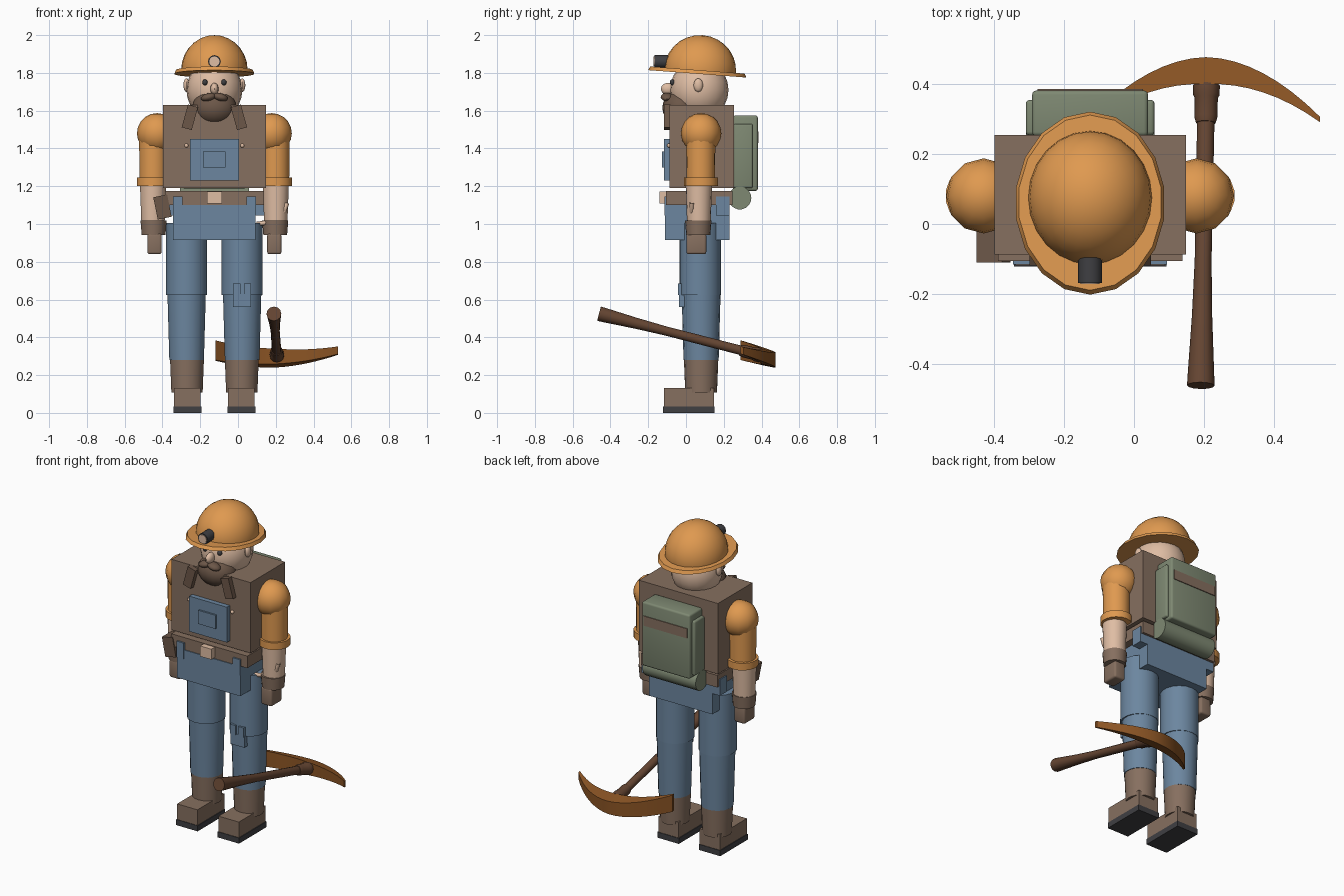
import bpy, bmesh, math
from mathutils import Matrix, Vector, Euler

cube = bpy.data.objects.get("Cube")
if cube:
    bpy.data.objects.remove(cube, do_unlink=True)


def material(name, rgb):
    m = bpy.data.materials.new(name)
    m.use_nodes = True
    m.diffuse_color = (*rgb, 1)
    m.node_tree.nodes["Principled BSDF"].inputs["Base Color"].default_value = (*rgb, 1)
    return m


ORANGE = material("orange", (.74, .32, .08))
BROWN = material("leather_brown", (.24, .16, .115))
BEARD = material("beard_brown", (.15, .095, .065))
BLUE = material("denim_blue", (.15, .24, .35))
SKIN = material("skin", (.74, .51, .37))
GREEN = material("canvas_green", (.21, .25, .17))
DARK = material("dark_grey", (.05, .05, .055))
WOOD = material("handle_wood", (.13, .06, .032))
RUST = material("pick_rust", (.26, .09, .018))

CX = -.125          # centre line of the figure
SIDES = ((1, "left"), (-1, "right"))


def finish(name, bm, mat, smooth=True):
    bmesh.ops.recalc_face_normals(bm, faces=bm.faces)
    me = bpy.data.meshes.new(name)
    bm.to_mesh(me)
    bm.free()
    me.materials.append(mat)
    ob = bpy.data.objects.new(name, me)
    bpy.context.collection.objects.link(ob)
    if smooth:
        bpy.ops.object.select_all(action='DESELECT')
        ob.select_set(True)
        bpy.context.view_layer.objects.active = ob
        bpy.ops.object.shade_smooth_by_angle(angle=math.radians(40))
    return ob


def place(loc, size, rot=(0, 0, 0)):
    return Matrix.LocRotScale(Vector((CX + loc[0], loc[1], loc[2])), Euler(rot), Vector(size))


def box(name, mat, loc, size, rot=(0, 0, 0), bevel=0):
    bm = bmesh.new()
    bmesh.ops.create_cube(bm, size=1, matrix=place(loc, size, rot))
    if bevel:
        bmesh.ops.bevel(bm, geom=bm.edges[:], offset=bevel, segments=3, profile=.5, affect='EDGES')
    return finish(name, bm, mat, bool(bevel))


def ball(name, mat, loc, radii, rot=(0, 0, 0), u=20, v=12):
    bm = bmesh.new()
    bmesh.ops.create_uvsphere(bm, u_segments=u, v_segments=v, radius=1, matrix=place(loc, radii, rot))
    return finish(name, bm, mat)


def tube(name, mat, loc, r_low, r_high, height, rot=(0, 0, 0), sides=18, squash=1):
    bm = bmesh.new()
    bmesh.ops.create_cone(bm, cap_ends=True, segments=sides, radius1=r_low, radius2=r_high,
                          depth=height, matrix=place(loc, (1, squash, 1), rot))
    return finish(name, bm, mat)


# Head and face
ball("head", SKIN, (0, .07, 1.71), (.148, .155, .16))
ball("nose", SKIN, (0, -.095, 1.715), (.022, .038, .032), u=12, v=8)
ball("beard", BEARD, (0, -.025, 1.615), (.118, .1, .095))
for s, side in SIDES:
    ball(side + "_ear", SKIN, (s * .148, .065, 1.735), (.016, .025, .036), u=12, v=8)
    ball(side + "_eye", DARK, (s * .05, -.072, 1.75), (.014, .014, .016), u=12, v=8)
    ball(side + "_moustache", BEARD, (s * .03, -.1, 1.672), (.042, .034, .021), (0, s * .25, 0), 12, 8)

# Helmet: half dome, tilted brim and lamp
bm = bmesh.new()
bmesh.ops.create_uvsphere(bm, u_segments=24, v_segments=14, radius=1)
bmesh.ops.bisect_plane(bm, geom=bm.verts[:] + bm.edges[:] + bm.faces[:], plane_co=(0, 0, -.1),
                       plane_no=(0, 0, -1), clear_outer=True)
bmesh.ops.transform(bm, verts=bm.verts, matrix=place((0, .075, 1.815), (.176, .19, .185), (-.07, 0, 0)))
finish("helmet_dome", bm, ORANGE)
tube("helmet_brim", ORANGE, (0, .06, 1.805), .214, .205, .02, (-.075, 0, 0), squash=1.22)
tube("lamp_body", DARK, (0, -.125, 1.86), .034, .034, .085, (math.pi / 2, 0, 0), 12)
tube("lamp_lens", SKIN, (0, -.167, 1.86), .027, .027, .008, (math.pi / 2, 0, 0), 12)

# Torso, bib and lapels
box("vest", BROWN, (0, .083, 1.41), (.545, .34, .44))
box("bib", BLUE, (0, -.1, 1.34), (.26, .034, .22))
box("bib_pocket", BLUE, (0, -.118, 1.342), (.12, .02, .085))
for s, side in SIDES:
    ball(side + "_button", SKIN, (s * .148, -.09, 1.415), (.011, .011, .011), u=10, v=6)
    box(side + "_lapel", BEARD, (s * .13, -.1, 1.565), (.055, .035, .125), (0, -s * .27, 0))

# Belt, pouch and hips
box("belt", BROWN, (0, .07, 1.138), (.525, .35, .075))
box("buckle", SKIN, (0, -.12, 1.14), (.078, .04, .065))
box("pouch", BEARD, (-.275, -.06, 1.09), (.075, .1, .12), (0, -.2, 0))
box("hips", BLUE, (0, .078, 1.008), (.436, .305, .185))
for s, side in SIDES:
    box(side + "_front_belt_loop", BLUE, (s * .194, -.085, 1.095), (.05, .06, .1))
    box(side + "_back_belt_loop", BLUE, (s * .24, .195, 1.095), (.06, .07, .1))
box("trouser_front", BLUE, (0, -.092, 1.008), (.436, .036, .185))

for s, side in SIDES:
    # Arms
    ball(side + "_shoulder", ORANGE, (s * .303, .08, 1.48), (.107, .107, .107), u=12, v=10)
    tube(side + "_sleeve", ORANGE, (s * .322, .078, 1.345), .075, .078, .27)
    tube(side + "_sleeve_cuff", ORANGE, (s * .322, .08, 1.223), .09, .09, .044)
    tube(side + "_forearm", SKIN, (s * .325, .068, 1.1), .062, .07, .22)
    tube(side + "_glove_cuff", BROWN, (s * .322, .065, .98), .064, .07, .075)
    box(side + "_hand", BROWN, (s * .317, .055, .895), (.075, .105, .11), bevel=.012)
    # Legs
    tube(side + "_thigh", BLUE, (s * .147, .075, .815), .11, .11, .38)
    tube(side + "_shin", BLUE, (s * .147, .08, .455), .093, .103, .35)
    tube(side + "_boot_shaft", BROWN, (s * .145, .08, .195), .084, .091, .175)
    box(side + "_boot_foot", BROWN, (s * .143, .015, .082), (.14, .265, .1))
    box(side + "_boot_sole", DARK, (s * .143, .015, .0175), (.148, .272, .035))

# Knee patch with two tabs
box("knee_patch", BLUE, (.147, -.02, .595), (.095, .035, .07))
for x in (.118, .175):
    box("knee_patch_tab", BLUE, (x, -.028, .655), (.038, .03, .06))

# Small hook hanging at the left hip
hook = bpy.data.curves.new("hip_hook", 'CURVE')
hook.dimensions = '3D'
hook.bevel_depth = .012
hook.bevel_resolution = 2
sp = hook.splines.new('POLY')
sp.points.add(4)
for i, p in enumerate(sp.points):
    a = i / 4 * 1.5
    p.co = (.1 + .16 * math.sin(a), .03, 1.12 - .12 * math.cos(a), 1)
hook.materials.append(SKIN)
bpy.context.collection.objects.link(bpy.data.objects.new("hip_hook", hook))

# Backpack with strip and bedroll
box("backpack", GREEN, (0, .315, 1.375), (.33, .13, .4), bevel=.012)
box("backpack_side_pockets", GREEN, (0, .303, 1.36), (.366, .1, .34), bevel=.01)
box("backpack_strip", BROWN, (0, .381, 1.46), (.3, .008, .06))
tube("bedroll", GREEN, (0, .285, 1.138), .061, .061, .366, (0, math.pi / 2, 0))


def lathe(name, mat, start, end, stations, sides=12):
    """Round bar from start to end; stations are (fraction, radius)."""
    a, b = Vector(start), Vector(end)
    turn = (b - a).to_track_quat('Z', 'Y')
    bm = bmesh.new()
    rings = []
    for f, r in stations:
        rings.append([bm.verts.new(a.lerp(b, f) + turn @ Vector(
            (r * math.cos(k * math.tau / sides), r * math.sin(k * math.tau / sides), 0)))
            for k in range(sides)])
    skin_rings(bm, rings)
    return finish(name, bm, mat)


def skin_rings(bm, rings):
    n = len(rings[0])
    for r0, r1 in zip(rings, rings[1:]):
        for k in range(n):
            bm.faces.new((r0[k], r0[(k + 1) % n], r1[(k + 1) % n], r1[k]))
    bm.faces.new(rings[0])
    bm.faces.new(rings[-1])


# Pickaxe handle and collar
TAIL, TOP = (.19, -.46, .525), (.207, .43, .295)
lathe("pickaxe_handle", WOOD, TAIL, TOP, ((0, .039), (.03, .038), (.22, .029), (.4, .024), (1, .025)))
lathe("pickaxe_collar", WOOD, TAIL, TOP, ((.84, .028), (.86, .033), (.92, .033), (.93, .038), (.96, .038)))

# Pickaxe head: curved bar, broad on one end and pointed on the other
bm = bmesh.new()
rings = []
for i in range(17):
    t = i / 8 - 1
    mid_y = .437 - .14 * t * t
    mid_z = .29 + .04 * t * t
    depth = .038 * (1 - .8 * abs(t) ** 1.5)
    high = .04 + (.012 * -t if t < 0 else -.02 * t)
    rings.append([bm.verts.new((.205 + .325 * t, mid_y + dy * depth, mid_z + dz * high - dy * depth * .25))
                  for dy, dz in ((-1, -1), (1, -1), (1, 1), (-1, 1))])
skin_rings(bm, rings)
finish("pickaxe_head", bm, RUST)
